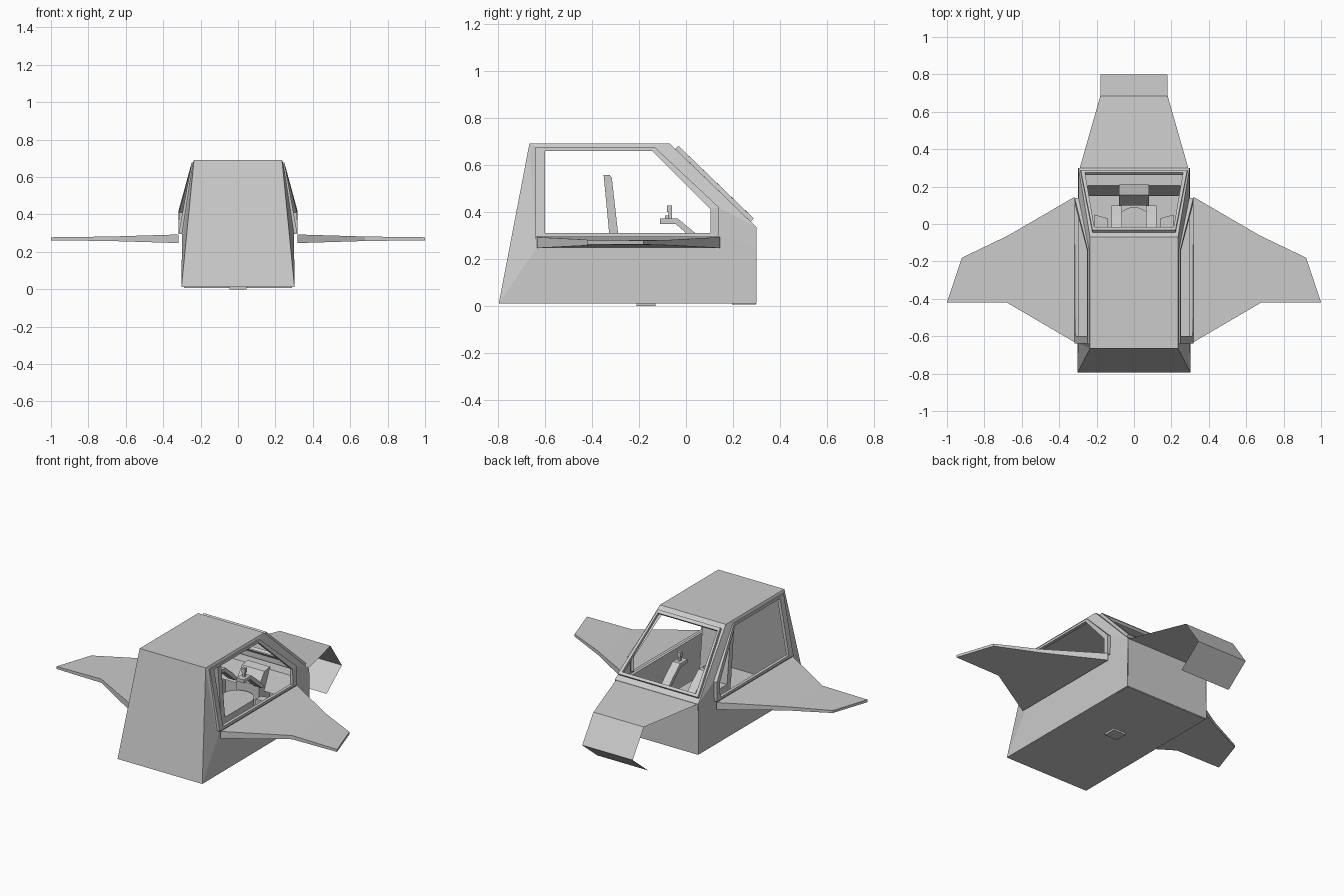
import bpy, bmesh, math
from mathutils import Vector

if "Cube" in bpy.data.objects:
    bpy.data.objects.remove(bpy.data.objects["Cube"])


def finish(name, bm, mirror=False, thick=0.0):
    me = bpy.data.meshes.new(name)
    bmesh.ops.remove_doubles(bm, verts=bm.verts, dist=0.0005)
    bmesh.ops.recalc_face_normals(bm, faces=bm.faces)
    bm.to_mesh(me)
    bm.free()
    ob = bpy.data.objects.new(name, me)
    bpy.context.collection.objects.link(ob)
    if mirror:
        ob.modifiers.new("mirror", 'MIRROR').use_mirror_merge = False
    return ob


def face(bm, pts):
    bm.faces.new([bm.verts.new(p) for p in pts])


def bridge(bm, *loops):
    """Quads between successive closed loops with equal point counts."""
    for a, b in zip(loops, loops[1:]):
        n = len(a)
        for i in range(n):
            j = (i + 1) % n
            face(bm, [a[i], a[j], b[j], b[i]])


def shift(loop, d):
    return [tuple(Vector(p) + Vector(d)) for p in loop]


def loft(name, a, b, mirror=False):
    bm = bmesh.new()
    bridge(bm, a, b)
    face(bm, a)
    face(bm, b)
    return finish(name, bm, mirror)


def prism(name, profile, x0, x1, mirror=False):
    """Extrude a (y, z) profile along x."""
    return loft(name, [(x0, y, z) for y, z in profile],
                [(x1, y, z) for y, z in profile], mirror)


def slab(name, outline, z0, z1, mirror=False):
    """Extrude an (x, y) outline along z."""
    return loft(name, [(x, y, z0) for x, y in outline],
                [(x, y, z1) for x, y in outline], mirror)


def rect(x0, x1, y0, y1):
    return [(x0, y0), (x1, y0), (x1, y1), (x0, y1)]


# cabin centre panels: floor, sloped end wall, roof, nose bulkhead
Z0 = 0.012
bm = bmesh.new()
strip = [(.30, .30, .335), (.30, .30, Z0), (.302, -.795, Z0), (.235, -.665, .692), (.235, -.07, .692)]
strip[0] = (.297, .30, .335)
for a, b in zip(strip, strip[1:]):
    face(bm, [a, b, (-b[0], b[1], b[2]), (-a[0], a[1], a[2])])
finish("cabin_shell", bm)

# cabin sides: lower wall, corner panel, pillars around the side window
bm = bmesh.new()
outer = [(.30, -.635, .245), (.30, .30, .245), strip[0], strip[4], strip[3]]
face(bm, [strip[2], strip[1], outer[1], outer[0]])
face(bm, [strip[2], outer[0], strip[3]])
rim = [(.30, -.64, .295), (.30, .14, .295), (.296, .14, .42), (.241, -.135, .677), (.241, -.64, .677)]
bridge(bm, outer, rim)
finish("cabin_side", bm, mirror=True)

# raised side window frame
bm = bmesh.new()
raised = [(.318, -.64, .295), (.318, .14, .295), (.318, .14, .42), (.248, -.135, .677), (.248, -.64, .677)]
hole = [(.314, -.60, .31), (.318, .105, .31), (.316, .105, .41), (.25, -.145, .66), (.25, -.60, .66)]
bridge(bm, rim, raised, hole, shift(hole, (-.02, 0, 0)))
finish("side_window_frame", bm, mirror=True)

# windshield surround and raised frame
def quad(xb, yb, zb, xt, yt, zt):
    return [(-xb, yb, zb), (xb, yb, zb), (xt, yt, zt), (-xt, yt, zt)]


bm = bmesh.new()
base = quad(.297, .30, .335, .235, -.07, .692)
edge = quad(.285, .275, .359, .222, -.045, .668)
hole = quad(.262, .262, .372, .212, -.03, .653)
up = (0, .013, .013)
bridge(bm, base, edge, shift(edge, up), shift(hole, up), hole)
finish("windshield_frame", bm)

# folded sheet nose
bm = bmesh.new()
nose = [(.29, .30, .333), (.18, .685, .304), (.18, .80, .135), (.18, .645, .01)]
for a, b in zip(nose, nose[1:]):
    face(bm, [a, b, (-b[0], b[1], b[2]), (-a[0], a[1], a[2])])
finish("nose_sheet", bm)

# wings: outline with thickness tapering outward
plan = [(.318, .145, .023), (.67, -.06, .012), (.92, -.18, .008),
        (1.0, -.42, .008), (.68, -.42, .012), (.318, -.632, .023)]
bm = bmesh.new()
top = [(x, y, .27 + t) for x, y, t in plan]
bot = [(x, y, .27 - t) for x, y, t in plan]
bridge(bm, top, bot)
for loop in (top, bot):
    face(bm, [loop[i] for i in (0, 1, 4, 5)])
    face(bm, [loop[i] for i in (1, 2, 3, 4)])
finish("wing", bm, mirror=True)

# underside plates
slab("belly_plate", rect(-.045, .045, -.21, -.13), 0, .012)
slab("nose_skid", rect(-.29, .29, .195, .298), .008, .013)

# seat: rounded cushion and leaning back
arc = [(.1 * math.cos(t), .1 * math.sin(t) - .01)
       for t in (math.pi * i / 12 for i in range(13))]
slab("seat_cushion", arc + [(-.1, -.31), (.1, -.31)], .12, .19)
slab("seat_base", rect(-.07, .07, -.28, -.03), Z0, .12)
prism("seat_back", [(-.35, .558), (-.325, .558), (-.315, .545), (-.275, .19), (-.315, .19)], -.1, .1)

# dashboard and centre console
prism("dashboard", [(.285, .31), (.205, .31), (.15, .19), (.285, .19)], -.27, .27)
prism("console", [(.21, .325), (.155, .315), (.10, .24), (.10, Z0), (.21, Z0)], -.08, .08)
for s in (-1, 1):
    slab("side_console", [(s * .21, -.02), (s * .14, -.02), (s * .14, .03), (s * .21, .05)], .12, .22)

# control arms and sticks
prism("control_arm", [(-.11, .35), (-.11, .372), (-.035, .372), (.04, .31), (.1, .25), (.07, .25), (-.045, .35)],
      .065, .12, mirror=True)
slab("stick", rect(.086, .10, -.075, -.06), .37, .40)
slab("stick_grip", rect(.08, .106, -.08, -.06), .40, .428)
slab("throttle_knob", rect(-.105, -.08, -.09, -.06), .37, .385)
